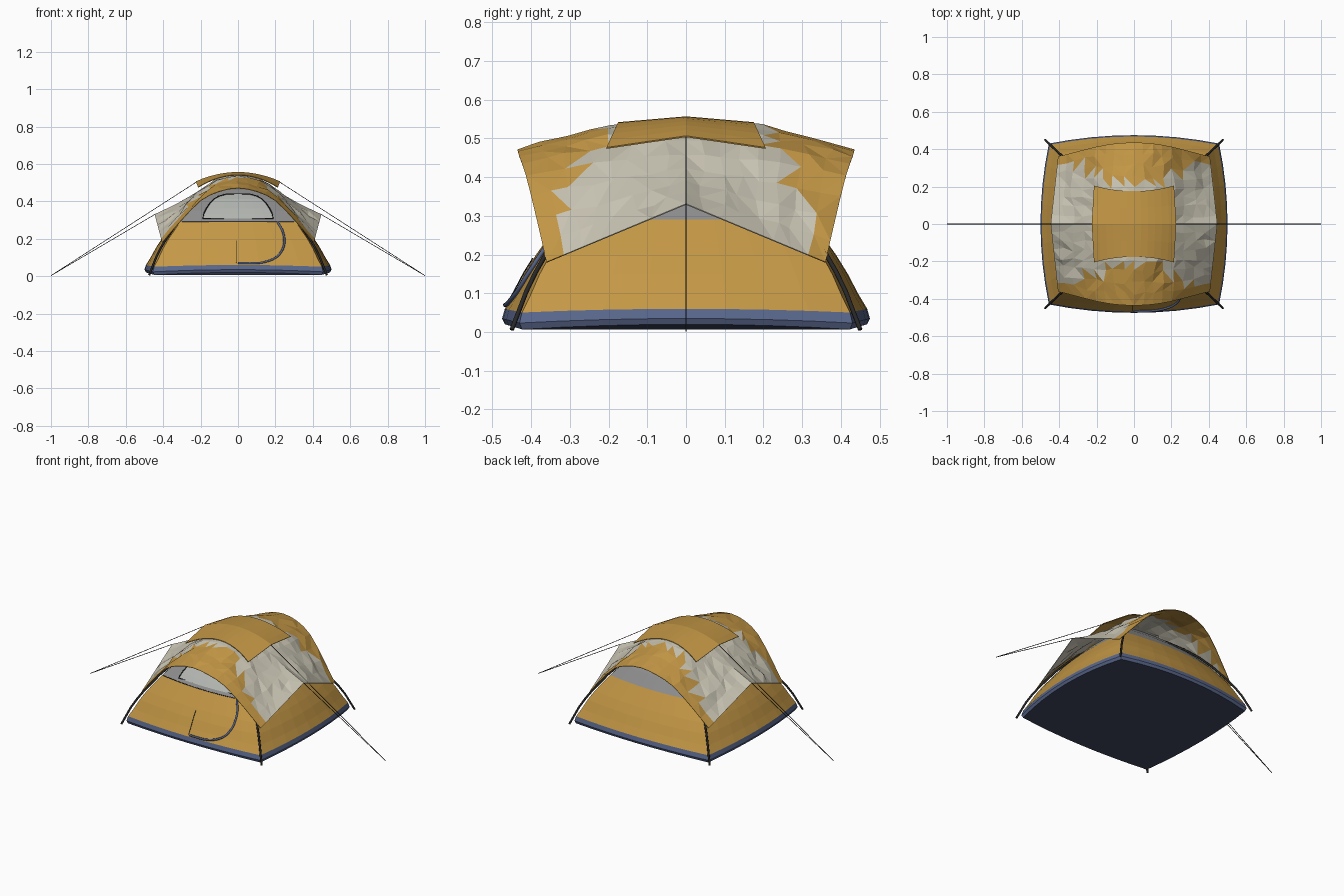
import bpy, bmesh, math, random
from mathutils import Vector

if "Cube" in bpy.data.objects:
    bpy.data.objects.remove(bpy.data.objects["Cube"])

random.seed(4)


def material(name, rgb):
    m = bpy.data.materials.new(name)
    m.diffuse_color = (*rgb, 1)
    m.use_nodes = True
    m.node_tree.nodes["Principled BSDF"].inputs["Base Color"].default_value = m.diffuse_color
    return m


ORANGE = material("orange_cloth", (.55, .31, .06))
BEIGE = material("beige_cloth", (.58, .55, .45))
MESH = material("grey_mesh", (.27, .27, .27))
BLUE = material("blue_tub", (.10, .135, .26))
NAVY = material("navy_floor", (.05, .065, .12))
BLACK = material("black", (.02, .02, .02))
PANE = material("window_pane", (.45, .47, .44))


def make(name, verts, faces, mats, pick=None, thick=0):
    me = bpy.data.meshes.new(name)
    me.from_pydata([tuple(v) for v in verts], [], faces)
    for m in mats:
        me.materials.append(m)
    if pick:
        for p in me.polygons:
            p.material_index = pick(p.center)
    ob = bpy.data.objects.new(name, me)
    bpy.context.collection.objects.link(ob)
    if thick:
        mod = ob.modifiers.new("thickness", 'SOLIDIFY')
        mod.thickness, mod.offset = thick, 0
    return ob


def tube(name, pts, r, mat, closed=False):
    cu = bpy.data.curves.new(name, 'CURVE')
    cu.dimensions = '3D'
    cu.bevel_depth, cu.bevel_resolution, cu.use_fill_caps = r, 1, True
    sp = cu.splines.new('POLY')
    sp.points.add(len(pts) - 1)
    for p, q in zip(sp.points, pts):
        p.co = (*q, 1)
    sp.use_cyclic_u = closed
    cu.materials.append(mat)
    ob = bpy.data.objects.new(name, cu)
    bpy.context.collection.objects.link(ob)
    return ob


def smooth_path(pts, n):
    """Catmull-Rom path through the points, n steps per span."""
    p = [Vector(q) for q in pts]
    p = [2 * p[0] - p[1]] + p + [2 * p[-1] - p[-2]]
    out = []
    for i in range(1, len(p) - 2):
        a, b, c, d = p[i - 1:i + 3]
        for k in range(n):
            t = k / n
            out.append(.5 * (2 * b + (c - a) * t + (2 * a - 5 * b + 4 * c - d) * t * t
                             + (3 * b - a - 3 * c + d) * t ** 3))
    return out + [p[-2]]


def grid_faces(rows, cols):
    return [(r * cols + c, r * cols + c + 1, (r + 1) * cols + c + 1, (r + 1) * cols + c)
            for r in range(rows - 1) for c in range(cols - 1)]


# Tent body: bowed square rings shrinking upward (height, scale)
LEVELS = [(.02, .985), (.035, 1), (.06, .985), (.1, .935), (.15, .88), (.2, .815), (.25, .74),
          (.29, .68), (.35, .57), (.41, .43), (.46, .28), (.495, .11)]
CX, CY, BOW, N = .455, .43, .045, 8


def scale_at(z):
    for (z0, s0), (z1, s1) in zip(LEVELS, LEVELS[1:]):
        if z <= z1:
            return s0 + (s1 - s0) * (z - z0) / (z1 - z0)
    return LEVELS[-1][1]


def front_point(x, z, out=.005):
    s = scale_at(z)
    return (x, -s * (CY + BOW * (1 - (x / (s * CX)) ** 2)) - out, z + out * .5)


def ring(z, s):
    pts = []
    for side in range(4):
        for k in range(N):
            t = -1 + 2 * k / N
            b = BOW * (1 - t * t)
            x, y = [(t * CX, -CY - b), (CX + b, t * CY), (-t * CX, CY + b), (-CX - b, -t * CY)][side]
            drop = .013 * t * t * max(0, 1 - (z - .02) / .15)
            pts.append((x * s, y * s, z - drop))
    return pts


verts = [p for z, s in LEVELS for p in ring(z, s)] + [(0, 0, .505)]
M, top = 4 * N, len(LEVELS) - 1
faces = [(l * M + k, l * M + (k + 1) % M, (l + 1) * M + (k + 1) % M, (l + 1) * M + k)
         for l in range(top) for k in range(M)]
faces += [(top * M + k, top * M + (k + 1) % M, len(verts) - 1) for k in range(M)]
make("tent_body", verts, faces, [BLUE, ORANGE, MESH],
     lambda c: 0 if c.z < .052 else 1 if c.z < .29 else 2)
make("floor", ring(*LEVELS[0]), [tuple(reversed(range(M)))], [NAVY])

# Arched window in the front mesh panel
rows = [(.305, .188), (.33, .183), (.36, .168), (.39, .148), (.41, .128), (.425, .1), (.436, .06)]
C = 9
wv = [front_point(w * (-1 + 2 * c / (C - 1)), z, .006) for z, w in rows for c in range(C)]
make("window", wv, grid_faces(len(rows), C), [PANE])
rim = [front_point(w, z, .007) for z, w in rows] + [front_point(-w, z, .007) for z, w in reversed(rows)]
tube("window_rim", rim, .003, BLACK, True)

# Door zips on the front wall
zip_path = smooth_path([(0, .068, 0), (.12, .07, 0), (.205, .1, 0), (.245, .16, 0),
                        (.242, .23, 0), (.212, .287, 0)], 4)
tube("door_zip", [front_point(p.x, p.y, .004) for p in zip_path], .006, BLUE)
tube("door_centre_zip", [front_point(-.01, .07 + .012 * i, .002) for i in range(11)], .002, BLACK)
tube("window_hem", [front_point(-.3 + .05 * i, .29, .002) for i in range(13)], .002, BLACK)

# Two crossing poles from corner to corner
half = [(.475, .45, .006)] + [(CX * s * 1.025, CY * s * 1.025, z + .005) for z, s in LEVELS[3:]]
for name, m in (("pole_a", 1), ("pole_b", -1)):
    arch = half + [(0, 0, .512)] + [(-x, -y, z) for x, y, z in reversed(half)]
    tube(name, [(x * m, y, z) for x, y, z in arch], .006, BLACK)

# Rain fly lofted from three half sections: middle, quarter, end
SECTIONS = [
    [(0, 0, .545), (.1, 0, .525), (.21, 0, .455), (.32, 0, .39), (.445, 0, .33)],
    [(0, .19, .533), (.11, .19, .507), (.215, .19, .442), (.33, .185, .335), (.425, .18, .255)],
    [(0, .435, .47), (.1, .43, .452), (.2, .413, .403), (.31, .385, .29), (.405, .36, .18)],
]


def full_section(half_pts):
    h = smooth_path([(-x, y, z) for x, y, z in reversed(half_pts)] + half_pts[1:], 2)
    return h


secs = [full_section(s) for s in SECTIONS]
COLS, R = len(secs[0]), 8
fly = []
for r in range(-R, R + 1):
    a = abs(r) / R * 2
    i = min(int(a), 1)
    for c in range(COLS):
        p = secs[i][c].lerp(secs[i + 1][c], a - i)
        if 0 < abs(r) < R and 0 < c < COLS - 1:
            p = p + Vector((random.uniform(-.01, .01), random.uniform(-.012, .012),
                            random.uniform(-.002, .005)))
        fly.append((p.x, p.y if r >= 0 else -p.y, p.z))
tris = []
for a, b, c, d in grid_faces(2 * R + 1, COLS):
    tris += [(a, b, c), (a, c, d)] if random.random() < .5 else [(a, b, d), (b, c, d)]


def fly_colour(c):
    x = abs(c.x)
    limit = .22 if x < .17 else .27 if x < .28 else .32
    return int(abs(c.y) > limit)


make("rain_fly", fly, tris, [BEIGE, ORANGE], fly_colour, .003)

# Raised vent cap over the fly
cap = []
for r in range(5):
    v = -1 + r / 2
    for k in range(13):
        u = -1 + k / 6
        cap.append((u * (.225 - .012 * abs(v)), v * (.175 + .03 * u * u),
                    .555 - .05 * u * u - abs(v) * (.015 + .015 * u * u)))
make("vent_cap", cap, grid_faces(5, 13), [ORANGE], None, .004)

# Guy lines, mirrored left and right
for side, m in (("left", -1), ("right", 1)):
    tube("upper_guy_line_" + side, [(m * .22, 0, .505), (m, 0, .003)], .0018, BLACK)
    tube("lower_guy_line_" + side, [(m * .445, 0, .33), (m, 0, .003)], .0018, BLACK)
